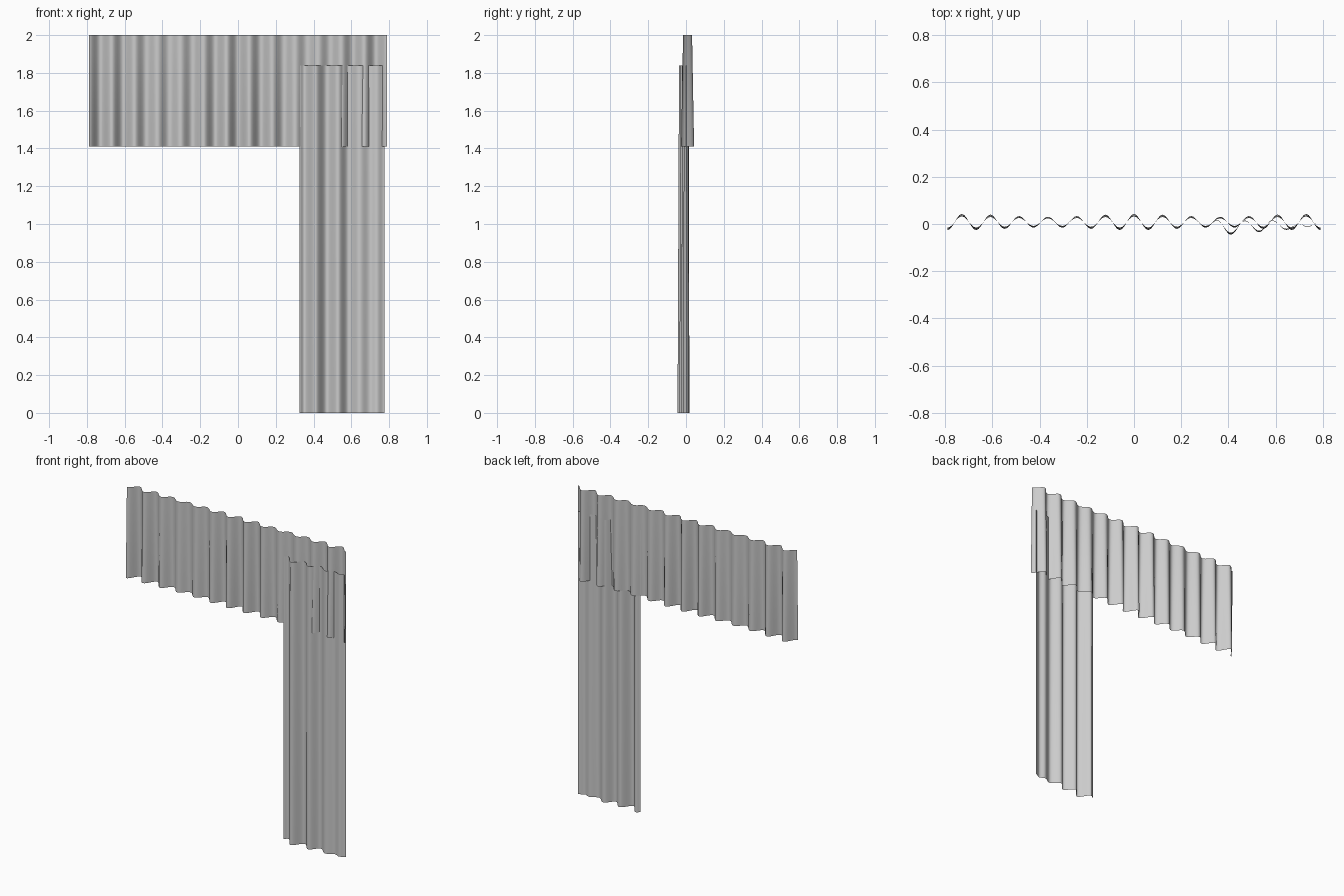
import bpy, bmesh, math

if "Cube" in bpy.data.objects:
    bpy.data.objects.remove(bpy.data.objects["Cube"])

def cloth(name, x0, x1, z0, z1, cols, rows, fold):
    """Hanging sheet; fold(x, t) gives depth, t = 0 at the top and 1 at the hem."""
    bm = bmesh.new()
    grid = []
    for r in range(rows + 1):
        t = r / rows
        z = z1 + (z0 - z1) * t
        row = []
        for c in range(cols + 1):
            x = x0 + (x1 - x0) * c / cols
            row.append(bm.verts.new((x, fold(x, t), z)))
        grid.append(row)
    for r in range(rows):
        for c in range(cols):
            bm.faces.new((grid[r][c], grid[r + 1][c], grid[r + 1][c + 1], grid[r][c + 1]))
    mesh = bpy.data.meshes.new(name)
    bm.to_mesh(mesh)
    bm.free()
    for p in mesh.polygons:
        p.use_smooth = True
    ob = bpy.data.objects.new(name, mesh)
    bpy.context.collection.objects.link(ob)
    return ob

# Valance: 13 regular pleats, deeper at the ends and the middle, flaring to the hem
def valance_fold(x, t):
    amp = 0.024 + 0.005 * math.cos(2 * math.pi * x / 0.73)
    return 0.008 + amp * (0.83 + 0.37 * t) * math.cos(2 * math.pi * x / 0.1215)

# Side drape: uneven pleats given by crest points, eased between
CRESTS = [(0.325, 0.002), (0.35, 0.016), (0.41, -0.04), (0.47, 0.013), (0.53, -0.031),
          (0.585, 0.014), (0.645, -0.022), (0.70, 0.0), (0.735, -0.012), (0.775, 0.004)]

def drape_fold(x, t):
    y = CRESTS[-1][1]
    for (xa, ya), (xb, yb) in zip(CRESTS, CRESTS[1:]):
        if x <= xb:
            u = max(0, (x - xa) / (xb - xa))
            y = ya + (yb - ya) * (1 - math.cos(math.pi * u)) / 2
            break
    return y * (0.92 + 0.2 * t)

cloth("valance", -0.79, 0.79, 1.41, 2.0, 156, 6, valance_fold)
cloth("side_drape", 0.325, 0.775, 0.0, 1.84, 90, 10, drape_fold)
